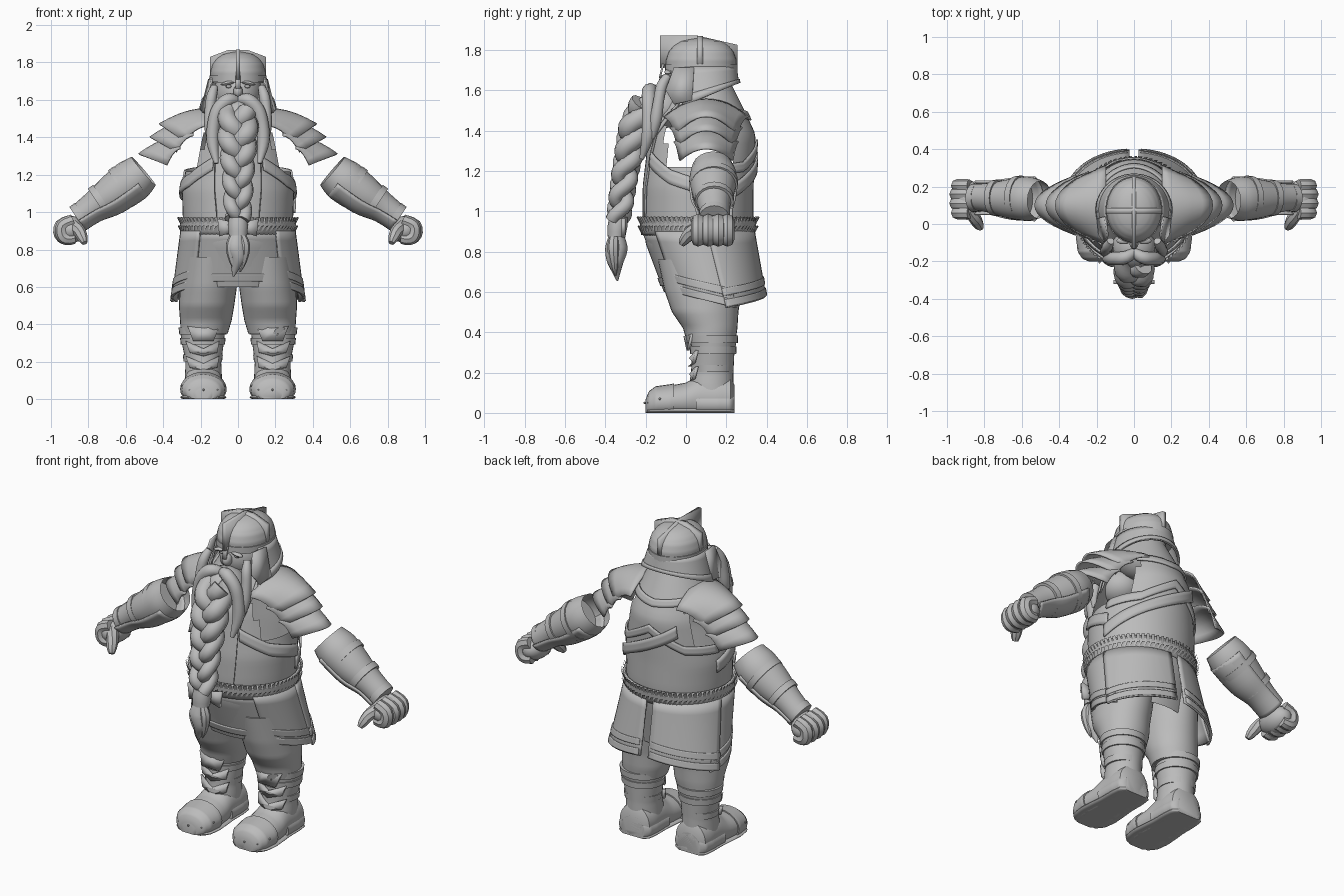
import bpy, bmesh, math
from mathutils import Vector, Matrix
from math import sin, cos, pi, radians

if "Cube" in bpy.data.objects:
    bpy.data.objects.remove(bpy.data.objects["Cube"])

mat = bpy.data.materials.new("plain grey")
mat.diffuse_color = (0.5, 0.5, 0.5, 1)
mat.use_nodes = True
mat.node_tree.nodes["Principled BSDF"].inputs["Base Color"].default_value = mat.diffuse_color

def finish(name, bm, thick=0, angle=40):
    bmesh.ops.remove_doubles(bm, verts=bm.verts, dist=1e-5)
    bmesh.ops.recalc_face_normals(bm, faces=bm.faces)
    me = bpy.data.meshes.new(name)
    bm.to_mesh(me); bm.free()
    ob = bpy.data.objects.new(name, me)
    bpy.context.collection.objects.link(ob)
    me.materials.append(mat)
    if thick:
        m = ob.modifiers.new("thickness", 'SOLIDIFY')
        m.thickness = thick; m.offset = 0
    bpy.context.view_layer.objects.active = ob
    for o in bpy.context.selected_objects: o.select_set(False)
    ob.select_set(True)
    bpy.ops.object.shade_smooth_by_angle(angle=radians(angle))
    return ob

def lerp_rows(rows, t):
    """Interpolate a table whose first column is the parameter."""
    if t <= rows[0][0]: return rows[0][1:]
    for a, b in zip(rows, rows[1:]):
        if t <= b[0]:
            k = (t - a[0]) / (b[0] - a[0])
            return [p + (q - p) * k for p, q in zip(a[1:], b[1:])]
    return rows[-1][1:]

def grid(name, fn, nu, nv, wrap=False, caps=False, thick=0, keep=None, angle=40):
    """Surface fn(u, v) with u, v in 0..1; wrap closes u, caps close both v ends."""
    bm = bmesh.new()
    rows = [[bm.verts.new(fn(i / nu, j / nv)) for i in range(nu + (not wrap))] for j in range(nv + 1)]
    n = len(rows[0])
    for a, b in zip(rows, rows[1:]):
        for i in range(n if wrap else n - 1):
            k = (i + 1) % n
            q = [a[i], a[k], b[k], b[i]]
            c = sum((v.co for v in q), Vector()) / 4
            if keep is None or keep(c): bm.faces.new(q)
    if caps:
        bm.faces.new(rows[0]); bm.faces.new(rows[-1])
    return finish(name, bm, thick, angle)

def spline(pts, t):
    """Smooth path through the points (any number of columns)."""
    n = len(pts) - 1
    i = min(int(t * n), n - 1); f = t * n - i
    p = [pts[max(0, min(n, i + d))] for d in (-1, 0, 1, 2)]
    return [0.5 * (2*b + (c-a)*f + (2*a-5*b+4*c-d)*f*f + (3*b-a-3*c+d)*f**3) for a, b, c, d in zip(*p)]

def tube(name, pts, steps=16, sides=10, caps=True, s=1, arc=(0, 2*pi), thick=0):
    """Tube through (x, y, z, radius) points, mirrored in x when s is -1."""
    def fn(u, v):
        x, y, z, r = spline(pts, v)
        t = Vector(spline(pts, min(1, v + .01))[:3]) - Vector(spline(pts, max(0, v - .01))[:3])
        side = t.cross(Vector((0, 1, 0))).normalized()
        up = side.cross(t).normalized()
        a = arc[0] + u * (arc[1] - arc[0])
        p = Vector((x, y, z)) + r * (cos(a) * side + sin(a) * up)
        return (p.x * s, p.y, p.z)
    return grid(name, fn, sides, steps, arc[1] - arc[0] > 6.2, caps, thick)

def blob(name, c, size, rot=(0, 0, 0), seg=20):
    bm = bmesh.new()
    bmesh.ops.create_uvsphere(bm, u_segments=seg, v_segments=seg // 2, radius=1)
    m = Matrix.Translation(c)
    for ax, a in zip('XYZ', rot): m = m @ Matrix.Rotation(a, 4, ax)
    bm.transform(m @ Matrix.Diagonal((*size, 1)))
    return finish(name, bm)

def plate(name, pts, thick):
    bm = bmesh.new()
    bm.faces.new([bm.verts.new(p) for p in pts])
    return finish(name, bm, thick)

def loft(name, rows, n=32, steps=24, caps=True, s=1, keep=None):
    """Rows: z, centre x, radius x, centre y, radius y."""
    def fn(u, v):
        z = rows[0][0] + v * (rows[-1][0] - rows[0][0])
        cx, rx, cy, ry = lerp_rows(rows, z)
        return (s * (cx + rx * sin(2*pi*u)), cy - ry * cos(2*pi*u), z)
    return grid(name, fn, n, steps, True, caps, keep=keep)

# torso shell with open armholes
TORSO = [(.60, 0, .27, .08, .19), (.84, 0, .285, .06, .26), (.97, 0, .295, .06, .275), (1.12, 0, .30, .06, .275),
         (1.25, 0, .275, .07, .27), (1.38, 0, .245, .08, .265), (1.48, 0, .215, .08, .22),
         (1.58, 0, .16, .09, .16), (1.66, 0, .12, .08, .13)]
loft("torso", TORSO, 48, 36, False,
     keep=lambda c: not (1.23 < c.z < 1.49 and -.1 < c.y < .24))

def on_torso(deg, z, off):
    _, rx, cy, ry = lerp_rows(TORSO, z)
    a = radians(deg)
    return ((rx + off) * sin(a), cy - (ry + off) * cos(a), z)

def strap(name, path, h, off=.008, s=1):
    def fn(u, v):
        k = u * (len(path) - 1); i = min(int(k), len(path) - 2); f = k - i
        d, z = (path[i][c] + (path[i+1][c] - path[i][c]) * f for c in (0, 1))
        return on_torso(s * d, z + (v - .5) * h, off)
    return grid(name, fn, 32, 3, thick=.01)

strap("back_diagonal_strap", [(100, 1.03), (215, 1.33)], .07, .012)
strap("back_cape_edge", [(100, 1.20), (140, 1.22), (180, 1.33), (220, 1.22), (260, 1.20)], .05)
strap("collar_band", [(130, 1.49), (180, 1.47), (230, 1.49)], .04)
for s in (1, -1):
    strap("chest_strap", [(28, 1.26), (60, 1.17), (105, 1.10)], .07, .01, s)
    strap("shoulder_harness", [(26, 1.25), (34, 1.4), (52, 1.53)], .04, .008, s)
    strap("coat_lapel", [(22, .98), (26, 1.25)], .03, .008, s)

# belt with two rows of slanted fur tufts
strap("belt", [(0, .925), (360, .925)], .085, .012)
bm = bmesh.new()
for row in (0, 1):
    for i in range(72):
        d, z = i * 5, .88 + row * .045
        q = [on_torso(d - 2, z, .012), on_torso(d + 2, z, .012),
             on_torso(d + 6 - 6 * row, z + .05, .026), on_torso(d + 3 - 6 * row, z + .045, .03)]
        bm.faces.new([bm.verts.new(p) for p in q])
finish("belt_fur", bm)

# skirt panels, each with hem bands
def panel(name, d0, d1, top, bot, skew=0, off=0, thick=.01):
    def fn(u, v):
        d = radians(d0 + (d1 - d0) * u)
        z = top + (bot + skew * u - top) * v + skew * u * (1 - v) * (top < .8)
        k = (.88 - z) / .34
        r = .295 + .045 * k + off
        return (r * sin(d), .06 + .09 * k - (.265 - .03 * k + off) * cos(d), z)
    return grid(name, fn, 14, 6, thick=thick)

panel("front_apron", -48, 48, .9, .63)
panel("front_apron_hem", -48, 48, .67, .63, 0, .006)
for s in (1, -1):
    panel("side_skirt", s*42, s*112, .9, .60, -.08, .01)
    panel("rear_skirt", s*100, s*176, .9, .52, .06, .016)
    for k in (0, .055):
        panel("side_hem", s*42, s*112, .64 + k, .60 + k, -.08, .016)
        panel("rear_hem", s*100, s*174, .56 + k, .525 + k, .06, .022)

for s in (1, -1):
    # trousers and boots
    loft("trouser_leg", [(.35, .18, .125, .125, .12), (.42, .172, .138, .12, .135), (.5, .168, .148, .095, .165),
                         (.6, .158, .152, .085, .19), (.76, .15, .15, .08, .22)], s=s)
    loft("boot_shaft", [(.06, .185, .1, .13, .11), (.14, .185, .098, .125, .11), (.2, .185, .095, .13, .105),
                        (.3, .188, .112, .135, .105), (.38, .19, .122, .138, .118)], s=s)
    for z, r in ((.365, .126), (.31, .118), (.22, .103)):
        loft("boot_strap", [(z - .018, .188, r, .135, r - .004), (z + .018, .188, r + .004, .135, r - .002)],
             28, 1, s=s)
    FOOT = [(-.2, .05, .06), (-.185, .085, .1), (-.15, .108, .125), (-.08, .118, .135), (0, .112, .15),
            (.07, .105, .19), (.16, .105, .19), (.22, .098, .18), (.24, .07, .14)]
    def foot(name, y0, y1, grow, flat=None):
        def fn(u, v):
            y = y0 + (y1 - y0) * v
            w, h = lerp_rows(FOOT, y)
            h = flat or h
            a = 2 * pi * u
            return (s * (.185 + (w + grow) * cos(a)), y, max(0, h * .4 + (h * .6 + grow) * sin(a)))
        grid(name, fn, 24, 22, True, True)
    foot("boot_foot", -.2, .24, 0)
    foot("toe_cap", -.2, -.06, .007)
    foot("heel_block", .05, .24, .008, .11)
    foot("sole", -.19, .24, .006, .025)
    for x, y, z in ((.11, -.187, .05), (.185, -.205, .05), (.26, -.187, .05), (.3, -.13, .07), (.07, -.13, .07)):
        blob("toe_rivet", (s * x, y, z), (.006,) * 3, seg=8)
    # knee flap and buckled shin pads
    plate("knee_flap", [(s*x, y, z) for x, y, z in ((.1, .03, .39), (.18, -.005, .38), (.27, .03, .39),
                                                   (.24, .01, .31), (.13, .01, .31))], .015)
    for z in (.18, .26):
        plate("shin_wing", [(s*x, y, z + d) for x, y, d in ((.1, .055, .05), (.185, .022, .01), (.28, .055, .05),
                                                           (.26, .04, -.01), (.185, .018, -.03), (.11, .04, -.01))], .015)
    # forearm, bracer and fist
    tube("forearm", [(.505, .13, 1.22, .1), (.57, .135, 1.165, .118), (.67, .135, 1.095, .105),
                     (.77, .14, 1.03, .08), (.85, .145, .97, .072)], 16, 20, False, s)
    tube("bracer", [(.56, .135, 1.19, .125), (.68, .135, 1.10, .116), (.78, .14, 1.04, .095),
                    (.87, .14, .985, .095)], 12, 14, False, s, (pi * .62, pi * 1.38), .01)
    for x, z, r in ((.60, 1.145, .119), (.72, 1.065, .098), (.83, .985, .077)):
        tube("bracer_strap", [(x, .14, z, r), (x + .03, .14, z - .02, r - .002)], 2, 20, True, s)
    blob("palm", (s * .892, .13, .905), (.078, .108, .072), (0, s * .6, 0))
    for i, y in enumerate((.06, .11, .16, .205)):
        k = .008 * (i in (0, 3))
        tube("finger", [(.88, y, .955, .034), (.945 - k, y, .928, .036), (.948 - k, y, .88, .036),
                        (.915, y, .857, .034), (.87, y, .86, .028)], 12, 8, True, s)
    tube("thumb", [(.88, .08, .93, .035), (.85, .03, .90, .034), (.83, -.005, .86, .028),
                   (.82, -.022, .835, .016)], 10, 8, True, s)
    # layered shoulder plates, pointed at the outer edge
    for x0, z0, x1, z1, w0, w1, sag, sweep in ((.15, 1.555, .42, 1.47, .21, .15, .09, .13),
                                               (.24, 1.49, .47, 1.40, .18, .14, .08, .14),
                                               (.31, 1.40, .53, 1.31, .16, .13, .06, .15)):
        def fn(u, v):
            a = 2 * u - 1
            return (s * (x0 + (x1 - x0) * v - sweep * v * a * a), .1 + (w0 + (w1 - w0) * v) * a,
                    z0 + (z1 - z0) * v - sag * a * a + .02 * sin(pi * v))
        grid("shoulder_plate", fn, 12, 5, thick=.01)
    # moustache and side locks
    tube("moustache", [(0, -.15, 1.59, .025), (.05, -.18, 1.6, .036), (.105, -.185, 1.55, .036),
                       (.13, -.185, 1.47, .034), (.135, -.19, 1.37, .032), (.115, -.22, 1.26, .012)], 24, 10, True, s)
    tube("side_lock", [(.125, -.09, 1.67, .02), (.14, -.12, 1.62, .028), (.15, -.135, 1.55, .028),
                       (.15, -.15, 1.45, .03), (.14, -.17, 1.36, .014)], 20, 10, True, s)
    blob("eyebrow", (s * .055, -.09, 1.69), (.04, .018, .011), (0, s * .2, 0), 12)
    blob("eye", (s * .05, -.08, 1.672), (.016, .013, .01), seg=12)
    plate("cheek_guard", [(s*x, y, z) for x, y, z in ((.14, -.06, 1.71), (.155, .04, 1.71), (.195, .03, 1.55),
                                                     (.185, -.06, 1.53), (.155, -.1, 1.6))], .01)

# head, face and helmet
blob("head", (0, .06, 1.64), (.128, .155, .14))
blob("nose", (0, -.1, 1.645), (.026, .035, .035), seg=14)
loft("helmet_dome", [(1.69, 0, .148, .075, .175), (1.75, 0, .148, .075, .175), (1.79, 0, .137, .075, .162),
                     (1.82, 0, .115, .075, .137), (1.845, 0, .08, .075, .095), (1.86, 0, .01, .075, .01)], 32, 20)
loft("helmet_brim", [(1.695, 0, .153, .075, .18), (1.73, 0, .153, .075, .18)], 32, 1)
plate("helmet_long_crest", [(0, -.13, 1.87), (0, .06, 1.87), (0, .255, 1.825), (0, .255, 1.73), (0, -.13, 1.71)], .022)
plate("helmet_cross_crest", [(-.15, .07, 1.83), (-.05, .07, 1.868), (.05, .07, 1.868), (.15, .07, 1.83),
                             (.15, .07, 1.7), (-.15, .07, 1.7)], .03)
plate("nose_guard", [(-.014, -.113, 1.73), (.014, -.113, 1.73), (.012, -.13, 1.66), (-.012, -.13, 1.66)], .01)

def guard(low, high, off):
    def fn(u, v):
        d = radians(62 + 236 * u)
        t = low + (high - low) * v
        y = .075 - (.172 + off + .012 * (1 - t)) * cos(d)
        zb = 1.50 + .13 * (y + .07) / .32
        return ((.15 + off + .045 * (1 - t)) * sin(d), y, zb + (1.715 - zb) * t)
    return fn
grid("neck_guard", guard(0, 1, 0), 30, 5, thick=.01)
grid("neck_guard_rim", guard(0, .25, .006), 30, 2, thick=.01)

# beard: base, three-strand braid, tie and tuft
blob("beard_base", (0, -.12, 1.51), (.115, .12, .1))
blob("mouth", (0, -.15, 1.575), (.045, .03, .015), seg=12)
CENTRE = [(.96, -.335, .75), (1.2, -.30, .9), (1.42, -.255, 1.15), (1.54, -.2, 1.1)]
for k in range(3):
    pts = []
    for i in range(37):
        z = 1.54 - .58 * i / 36
        y, w = lerp_rows(CENTRE, z)
        a = 2 * pi * ((1.54 - z) / .34 + k / 3)
        pts.append((.052 * w * sin(a), y + .03 * sin(2 * a), z, .046 * w))
    tube("beard_braid", pts, 60, 10)
loft("beard_tie", [(.875, 0, .05, -.345, .045), (.925, 0, .055, -.34, .05), (.97, 0, .05, -.335, .045)], 14, 4)
for s in (1, -1):
    plate("tie_wing", [(s*x, -.31, z) for x, z in ((.02, .945), (.11, .965), (.1, .87), (.02, .895))], .02)
tube("beard_tuft", [(0, -.345, .89, .035), (-.01, -.345, .82, .055), (0, -.35, .76, .045),
                    (-.015, -.345, .7, .022), (-.025, -.34, .655, .004)], 18, 12)
for x in (-.035, .035):
    tube("tuft_lock", [(x * .4, -.355, .89, .02), (x, -.36, .82, .03), (x * .8, -.355, .74, .02),
                       (x * .3, -.35, .68, .004)], 14, 8)
